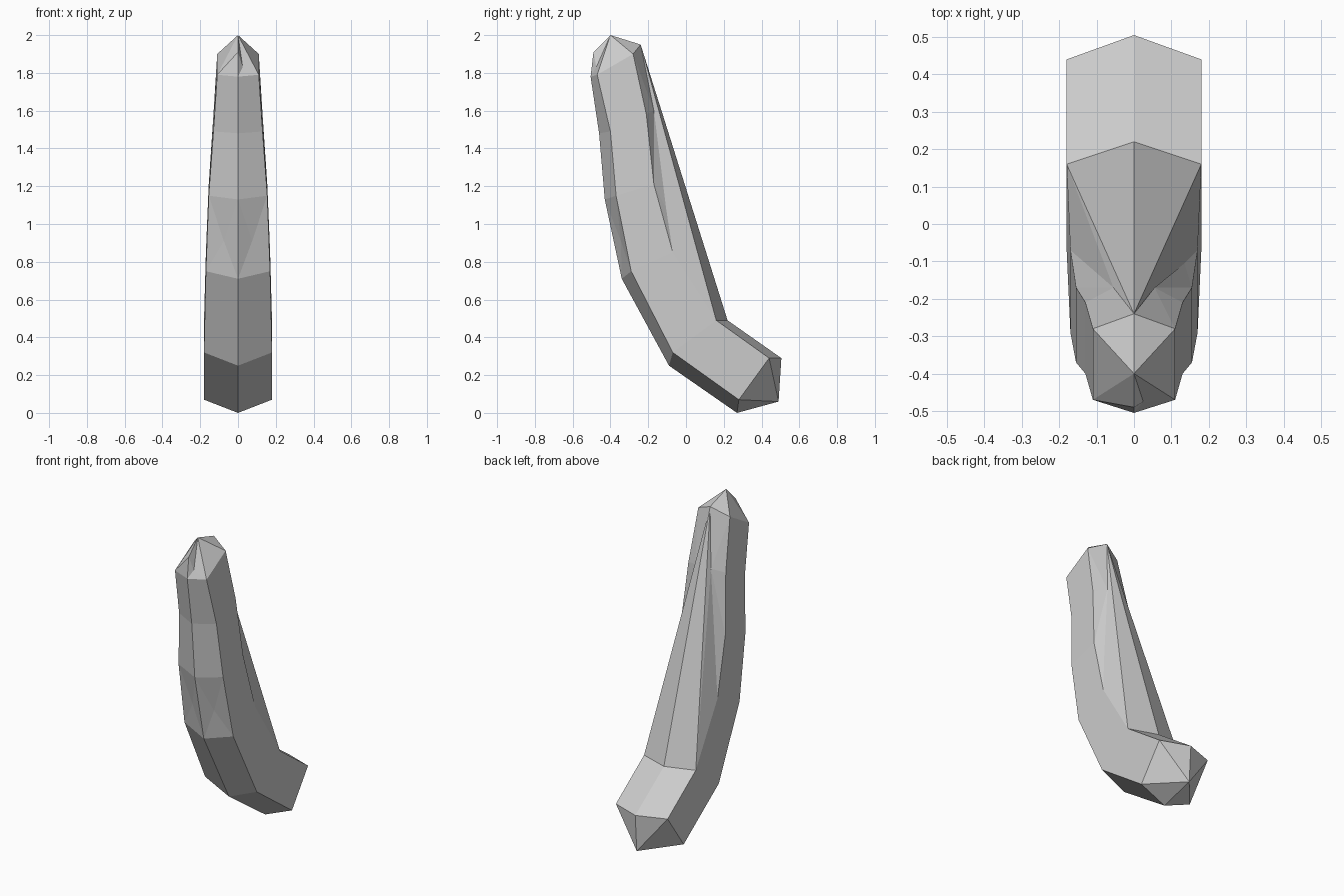
import bpy
import bmesh

cube = bpy.data.objects.get("Cube")
if cube:
    bpy.data.objects.remove(cube, do_unlink=True)

# One plain grey
grey = bpy.data.materials.new("stone grey")
grey.use_nodes = True
colour = (0.6, 0.6, 0.6, 1)
grey.diffuse_color = colour
grey.node_tree.nodes["Principled BSDF"].inputs["Base Color"].default_value = colour

# Rings from base to tip: half width, then (y, z) of front ridge, front side edge, back side edge
rings = [
    (.18, (.27, 0), (.28, .07), (.44, .29)),
    (.18, (-.09, .25), (-.07, .32), (.16, .49)),
    (.17, (-.34, .71), (-.29, .75), (-.07, .85)),
    (.155, (-.43, 1.13), (-.37, 1.15), (-.17, 1.21)),
    (.13, (-.46, 1.48), (-.4, 1.49), (-.21, 1.58)),
    (.11, (-.505, 1.78), (-.47, 1.79), (-.28, 1.9)),
]

bm = bmesh.new()


def point(x, y, z):
    return bm.verts.new((x, y, z))


def faces(*groups):
    for group in groups:
        bm.faces.new(group)


# Points on the centre plane
ridge = [point(0, *front) for width, front, side, back in rings]
tip = point(0, -.4, 2)
back_top = point(0, -.24, 1.95)
back_heel = point(0, .22, .49)
base_top = point(0, .505, .29)
base_end = point(0, .49, .06)
notch_lip = point(0, -.49, 1.91)

for sign in (-1, 1):
    front_edge = [point(sign * width, *side) for width, front, side, back in rings]
    back_edge = [point(sign * width, *back) for width, front, side, back in rings]
    f, b = front_edge, back_edge

    # Front bevel and flat side, with a shallow dent in the middle of the front
    for i in range(len(rings) - 1):
        corners = (ridge[i], f[i], f[i + 1], ridge[i + 1])
        if i == 2:
            dent = point(sign * .075, -.345, .91)
            for j in range(4):
                faces((corners[j], corners[(j + 1) % 4], dent))
        else:
            faces(corners)
        faces((f[i], b[i], b[i + 1], f[i + 1]))

    # Faceted base end and the heel above it
    faces((ridge[0], f[0], base_end), (f[0], b[0], base_end),
          (b[0], base_top, base_end), (b[0], b[1], back_heel, base_top))

    # Long back web and the hollow beside it
    hollow = point(sign * .055, -.17, 1.6)
    faces((back_heel, b[1], back_top), (back_top, b[5], hollow),
          (b[5], b[4], hollow), (b[4], b[3], hollow))
    if sign > 0:
        bump = point(.135, -.105, 1.08)
        faces((hollow, b[3], bump), (bump, b[3], b[2]), (bump, b[2], b[1]),
              (back_top, hollow, bump), (back_top, bump, b[1]))
    else:
        faces((hollow, b[3], b[2]), (hollow, b[2], b[1]), (back_top, hollow, b[1]))

    # Pointed top, notched on one side
    faces((tip, b[5], back_top), (tip, f[5], b[5]))
    if sign > 0:
        notch = point(.025, -.475, 1.83)
        faces((tip, notch, f[5]), (notch, ridge[5], f[5]),
              (tip, notch_lip, notch), (notch_lip, ridge[5], notch))
    else:
        faces((tip, notch_lip, f[5]), (notch_lip, ridge[5], f[5]))

bmesh.ops.recalc_face_normals(bm, faces=bm.faces[:])
mesh = bpy.data.meshes.new("curved_horn")
bm.to_mesh(mesh)
bm.free()
mesh.materials.append(grey)
horn = bpy.data.objects.new("curved_horn", mesh)
bpy.context.collection.objects.link(horn)
